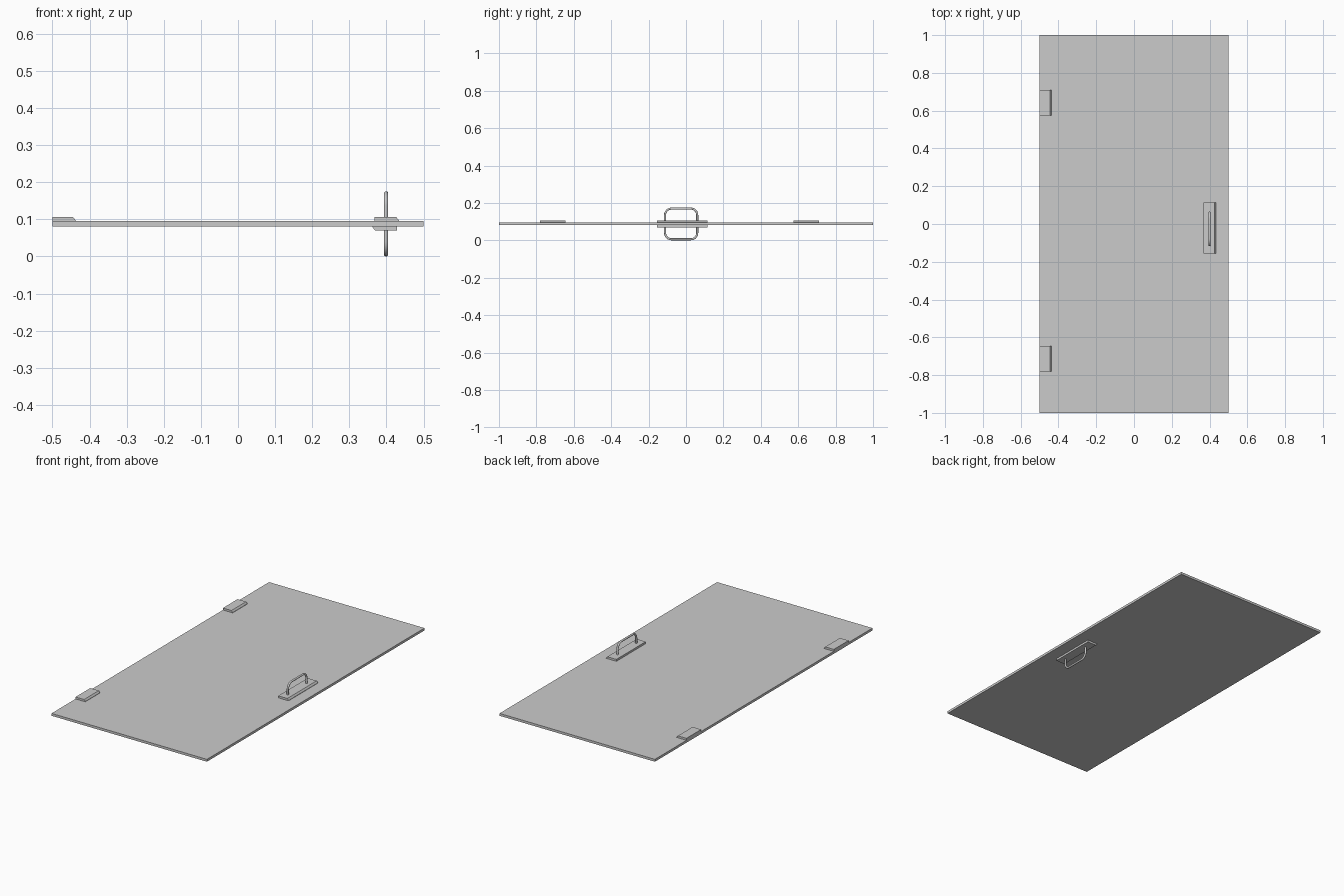
import bpy, bmesh, math
from mathutils import Vector

if "Cube" in bpy.data.objects:
    bpy.data.objects.remove(bpy.data.objects["Cube"])

TOP, BOTTOM = 0.095, 0.081
MID = (TOP + BOTTOM) / 2


def prism(name, profile, y0, y1):
    """Extrude an x-z profile from y0 to y1."""
    bm = bmesh.new()
    face = bm.faces.new([bm.verts.new((x, y0, z)) for x, z in profile])
    ext = bmesh.ops.extrude_face_region(bm, geom=[face])
    moved = [v for v in ext["geom"] if isinstance(v, bmesh.types.BMVert)]
    bmesh.ops.translate(bm, verts=moved, vec=(0, y1 - y0, 0))
    bmesh.ops.recalc_face_normals(bm, faces=bm.faces)
    mesh = bpy.data.meshes.new(name)
    bm.to_mesh(mesh)
    bm.free()
    ob = bpy.data.objects.new(name, mesh)
    bpy.context.collection.objects.link(ob)
    return ob


def plate(name, x0, x1, y0, y1, side=1):
    """Thin plate with one chamfered long edge; side -1 turns it under the door."""
    h = 0.0115
    zb = (TOP - MID)
    pts = [(x0, zb), (x1, zb), (x1, zb + 0.002), (x1 - 0.008, zb + h), (x0, zb + h)]
    if side < 0:
        pts = [(x0 + x1 - x, -z) for x, z in pts]
    return prism(name, [(x, z + MID) for x, z in pts], y0, y1)


def handle(name, x, side):
    """Round bar bent into a U with rounded corners."""
    y0, y1, zt, r = -0.112, 0.060, 0.170 - MID, 0.034
    path = [Vector((x, y0, 0.009))]
    for cy, start in ((y0 + r, 180), (y1 - r, 90)):
        for i in range(7):
            a = math.radians(start - 15 * i)
            path.append(Vector((x, cy + r * math.cos(a), zt - r + r * math.sin(a))))
    path.append(Vector((x, y1, 0.009)))
    curve = bpy.data.curves.new(name, "CURVE")
    curve.dimensions = "3D"
    curve.bevel_depth = 0.0058
    curve.bevel_resolution = 3
    curve.use_fill_caps = True
    spline = curve.splines.new("POLY")
    spline.points.add(len(path) - 1)
    for p, v in zip(spline.points, path):
        p.co = (v.x, v.y, MID + side * v.z, 1)
    spline.use_smooth = True
    ob = bpy.data.objects.new(name, curve)
    bpy.context.collection.objects.link(ob)
    return ob


# door panel
prism("door_panel", [(-0.5, BOTTOM), (0.5, BOTTOM), (0.5, TOP), (-0.5, TOP)], -1, 1)

# hinges on the left edge
plate("hinge_front", -0.5, -0.437, -0.78, -0.645)
plate("hinge_back", -0.5, -0.437, 0.575, 0.71)

# handle plates and pulls on both faces
plate("handle_plate_top", 0.368, 0.434, -0.155, 0.115)
plate("handle_plate_bottom", 0.362, 0.428, -0.155, 0.115, -1)
handle("handle_top", 0.399, 1)
handle("handle_bottom", 0.399, -1)
